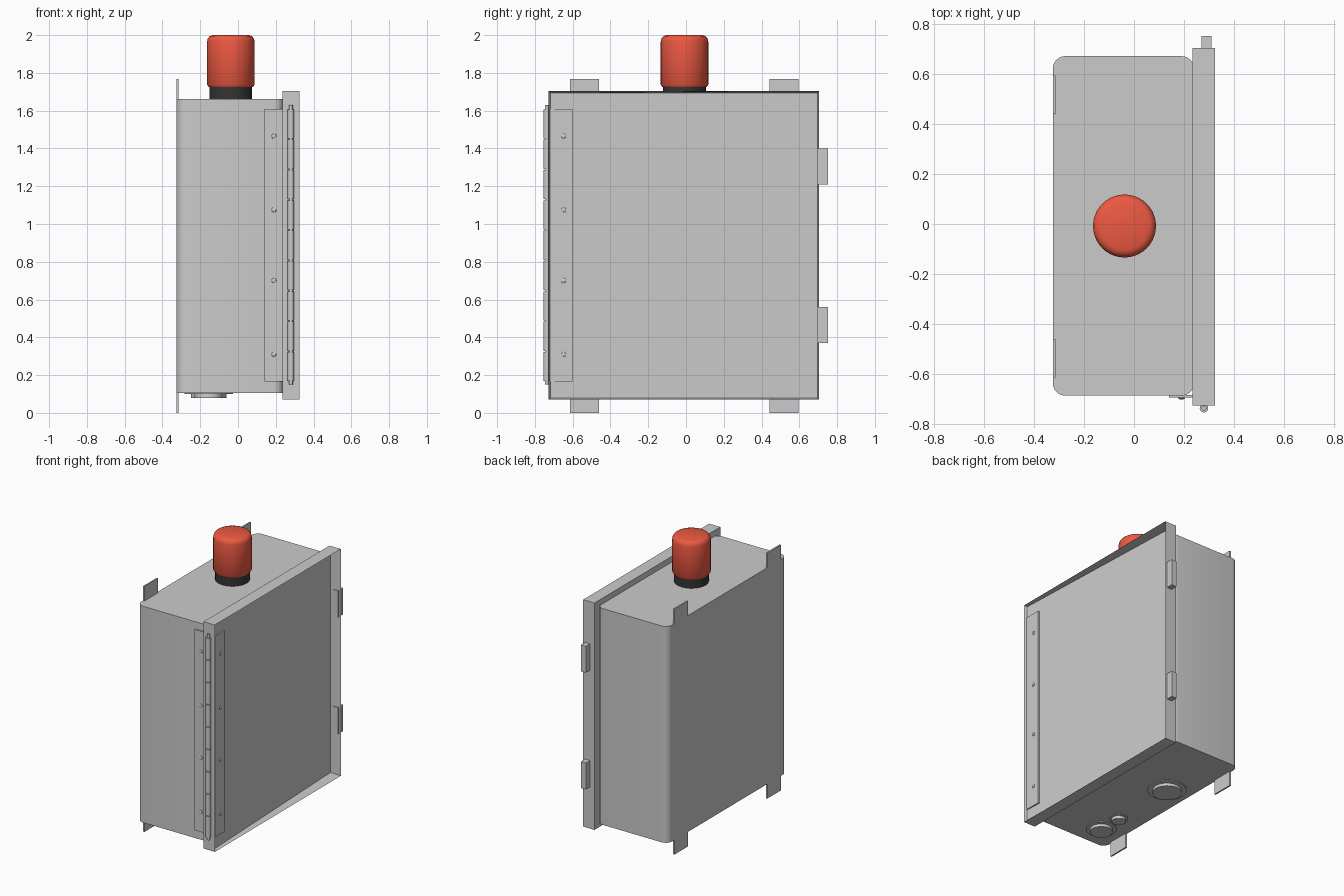
import bpy, bmesh
from math import pi, radians

if "Cube" in bpy.data.objects:
    bpy.data.objects.remove(bpy.data.objects["Cube"])


def finish(name, bm, mat=None):
    bmesh.ops.recalc_face_normals(bm, faces=bm.faces)
    me = bpy.data.meshes.new(name)
    bm.to_mesh(me)
    bm.free()
    ob = bpy.data.objects.new(name, me)
    bpy.context.collection.objects.link(ob)
    if mat:
        me.materials.append(mat)
    bpy.ops.object.select_all(action='DESELECT')
    ob.select_set(True)
    bpy.context.view_layer.objects.active = ob
    bpy.ops.object.shade_smooth_by_angle(angle=radians(35))
    return ob


def add_box(bm, lo, hi):
    vs = bmesh.ops.create_cube(bm, size=1)['verts']
    for v in vs:
        for i in range(3):
            v.co[i] = lo[i] + (v.co[i] + 0.5) * (hi[i] - lo[i])
    return vs


def box(name, lo, hi, bevel=0):
    bm = bmesh.new()
    add_box(bm, lo, hi)
    if bevel:
        bmesh.ops.bevel(bm, geom=bm.edges[:], offset=bevel, segments=2,
                        profile=0.5, affect='EDGES')
    return finish(name, bm)


def lathe(name, profile, centre, axis='Z', mat=None, steps=40):
    """Spin (radius, height) points around an axis through centre."""
    bm = bmesh.new()
    vs = [bm.verts.new((r, 0, h)) for r, h in profile]
    es = [bm.edges.new(p) for p in zip(vs, vs[1:])]
    bmesh.ops.spin(bm, geom=vs + es, cent=(0, 0, 0), axis=(0, 0, 1),
                   angle=2 * pi, steps=steps)
    bmesh.ops.remove_doubles(bm, verts=bm.verts, dist=1e-5)
    for v in bm.verts:
        x, y, z = v.co
        if axis == 'X':        # height points to +x
            v.co = (z, y, -x)
        elif axis == '-Y':     # height points to -y
            v.co = (x, -z, y)
        v.co.x += centre[0]
        v.co.y += centre[1]
        v.co.z += centre[2]
    return finish(name, bm, mat)


def material(name, col):
    m = bpy.data.materials.new(name)
    m.diffuse_color = (*col, 1)
    m.use_nodes = True
    m.node_tree.nodes["Principled BSDF"].inputs["Base Color"].default_value = m.diffuse_color
    return m


red = material("red_lens", (0.85, 0.10, 0.055))
black = material("black_plastic", (0.035, 0.035, 0.035))

# Cabinet body with rounded vertical corners
bm = bmesh.new()
add_box(bm, (-0.325, -0.687, 0.105), (0.24, 0.672, 1.662))
upright = [e for e in bm.edges
           if abs(e.verts[0].co.z - e.verts[1].co.z) > 1]
bmesh.ops.bevel(bm, geom=upright, offset=0.05, segments=6, profile=0.5,
                affect='EDGES')
finish("cabinet_body", bm)

# Door: rim all round, face shallow at the hinge and deep at the latches
bm = bmesh.new()
add_box(bm, (0.235, -0.727, 0.07), (0.325, 0.705, 1.703))
front = [f for f in bm.faces if f.calc_center_median().x > 0.32]
bmesh.ops.inset_region(bm, faces=front, thickness=0.012)
for v in front[0].verts:
    v.co.x = 0.306 if v.co.y < 0 else 0.25
finish("door", bm)

# Mounting tabs on the back, above and below
for y in (-0.537, 0.518):
    for label, z0, z1 in (("upper", 1.64, 1.767), ("lower", 0.0, 0.13)):
        box(f"mounting_tab_{label}", (-0.325, y - 0.077, z0),
            (-0.314, y + 0.077, z1))

# Hinge leaves
box("hinge_leaf_body", (0.14, -0.695, 0.165), (0.24, -0.685, 1.61))
box("hinge_leaf_door", (0.302, -0.72, 0.165), (0.313, -0.60, 1.61))

# Hinge knuckles and pin
HX, HY = 0.28, -0.737
pitch = (1.61 - 0.165) / 9
for i in range(9):
    z = 0.165 + i * pitch
    lathe("hinge_knuckle", [(0, 0.003), (0.017, 0.003),
                            (0.017, pitch - 0.003), (0, pitch - 0.003)],
          (HX, HY, z), steps=20)
lathe("hinge_pin", [(0, 0.15), (0.01, 0.15), (0.01, 1.63), (0, 1.63)],
      (HX, HY, 0), steps=16)

# Hinge rivets
rivet = [(0.013, 0), (0.012, 0.004), (0.007, 0.007), (0, 0.008)]
for z in (1.465, 1.075, 0.70, 0.31):
    lathe("rivet_body", rivet, (0.19, -0.695, z), '-Y', steps=16)
    lathe("rivet_door", rivet, (0.313, -0.647, z), 'X', steps=16)

# Door latches
for z in (0.37, 1.21):
    box("latch", (0.27, 0.695, z), (0.31, 0.753, z + 0.19))

# Conduit knockouts on the underside
for y, r in ((0.15, 0.128), (-0.517, 0.10), (-0.34, 0.062)):
    lathe("conduit_knockout", [(0, 0.08), (r * 0.74, 0.08), (r * 0.74, 0.1),
                               (r, 0.1), (r, 0.11), (0, 0.11)],
          (-0.155, y, 0))

# Beacon on the roof
lathe("beacon_base", [(0, 1.66), (0.113, 1.66), (0.113, 1.745), (0, 1.745)],
      (-0.038, -0.008, 0), mat=black)
lathe("beacon_lens", [(0, 1.726), (0.118, 1.726), (0.126, 1.738),
                      (0.126, 1.965), (0.122, 1.982), (0.112, 1.994),
                      (0.096, 2.0), (0, 2.0)],
      (-0.038, -0.008, 0), mat=red)
